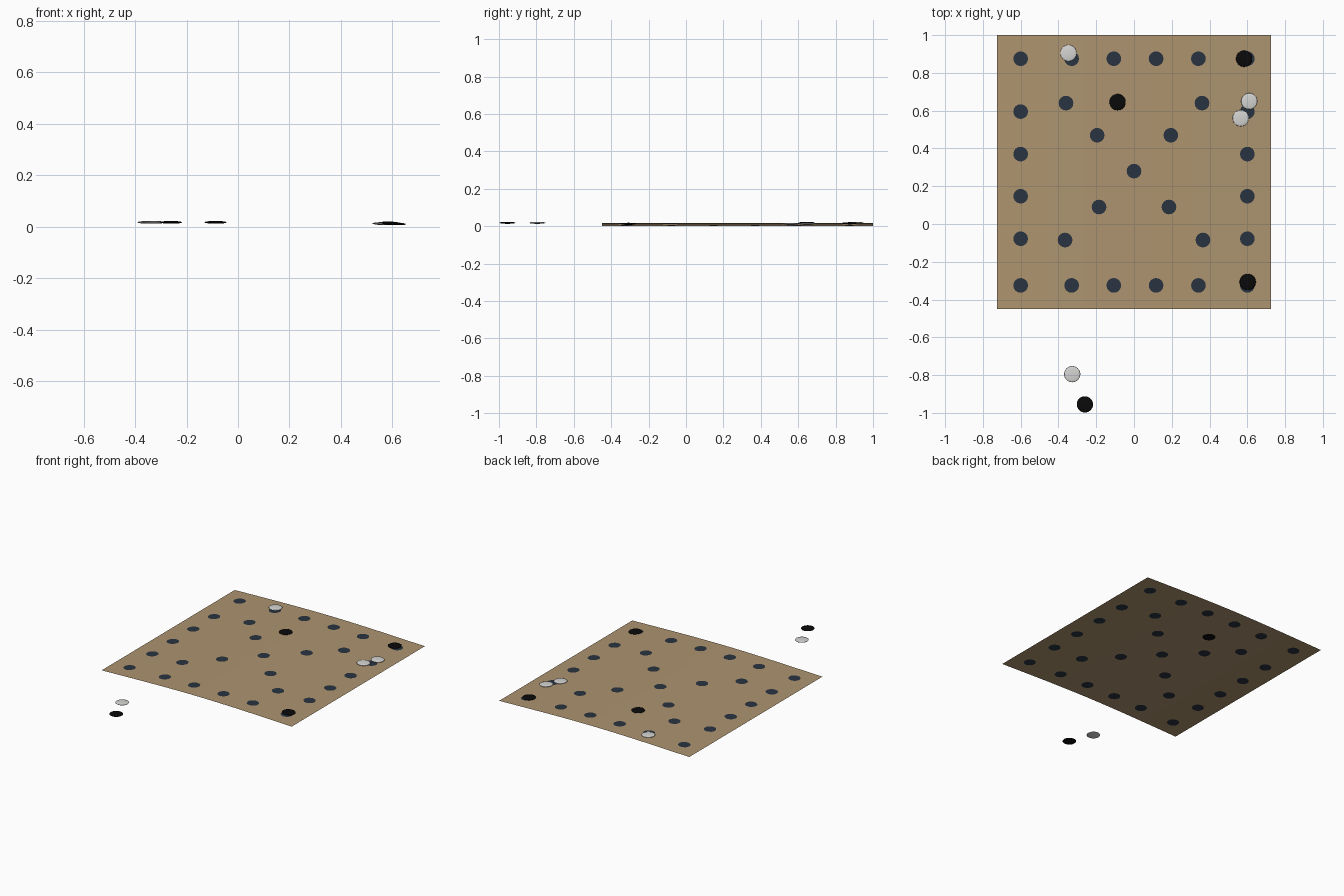
import bpy, bmesh, math
from mathutils import Matrix

if "Cube" in bpy.data.objects:
    bpy.data.objects.remove(bpy.data.objects["Cube"])


def material(name, rgb):
    m = bpy.data.materials.new(name)
    m.diffuse_color = (*rgb, 1)
    m.use_nodes = True
    m.node_tree.nodes["Principled BSDF"].inputs["Base Color"].default_value = m.diffuse_color
    return m


TAN = material("tan cloth", (0.42, 0.295, 0.16))
NAVY = material("navy spot", (0.022, 0.034, 0.052))
WHITE = material("white stone", (0.66, 0.66, 0.65))
BLACK = material("black stone", (0.003, 0.003, 0.003))


def finish(bm, name, mat, smooth=False):
    mesh = bpy.data.meshes.new(name)
    bm.to_mesh(mesh)
    bm.free()
    mesh.materials.append(mat)
    for p in mesh.polygons:
        p.use_smooth = smooth
    ob = bpy.data.objects.new(name, mesh)
    bpy.context.collection.objects.link(ob)
    return ob


HALF, Y0, Y1 = 0.725, -0.45, 1.0


def height(x):
    # gentle ridge along the centre fold, falling to the floor at the sides
    t = min(abs(x) / HALF, 1)
    return 0.001 + 0.016 * (1 - t * t * (1.6 - 0.6 * t))


# Thin board: two panels meeting at the fold
for side, label in ((-1, "left"), (1, "right")):
    bm = bmesh.new()
    rows = []
    for i in range(17):
        x = side * HALF * i / 16
        rows.append([bm.verts.new((x, y, height(x))) for y in (Y0, Y1)])
    for a, b in zip(rows, rows[1:]):
        f = [a[0], b[0], b[1], a[1]]
        bm.faces.new(f if side > 0 else f[::-1])
    finish(bm, f"{label}_board_panel", TAN, True)

# Spot layout: the square border, then both diagonals
cols = (-0.6, -0.33, -0.107, 0.117, 0.341, 0.6)
spots = [(x, y) for x in cols for y in (0.875, -0.325)]
spots += [(x, y) for x in (-0.6, 0.6) for y in (0.595, 0.37, 0.147, -0.078)]
spots += [(s * x, y) for s in (-1, 1)
          for x, y in ((0.36, 0.64), (0.195, 0.47), (0.185, 0.09), (0.365, -0.085))]
spots.append((0, 0.28))

# Painted spots: plates following the board, on both faces
bm = bmesh.new()
for cx, cy in spots:
    for face in (1, -1):
        def vert(x, y):
            return bm.verts.new((x, y, height(x) + face * 0.0009))
        centre = vert(cx, cy)
        rim = [vert(cx + 0.039 * math.cos(a * math.pi / 8),
                    cy + 0.039 * math.sin(a * math.pi / 8)) for a in range(16)]
        for i in range(16):
            f = [centre, rim[i], rim[(i + 1) % 16]]
            bm.faces.new(f if face > 0 else f[::-1])
finish(bm, "painted_spots", NAVY)


# Flat rounded playing stones
def stone(name, mat, x, y, z, tilt=0, r=0.043, h=0.0055):
    bm = bmesh.new()
    bmesh.ops.create_uvsphere(bm, u_segments=32, v_segments=12, radius=1)
    bm.transform(Matrix.Translation((x, y, z)) @ Matrix.Rotation(tilt, 4, 'Y')
                 @ Matrix.Diagonal((r, r, h, 1)))
    finish(bm, name, mat, True)


for i, p in enumerate(((-0.347, 0.905, 0.018), (0.61, 0.65, 0.0125, 0.04),
                       (0.565, 0.56, 0.0125, 0.03), (-0.327, -0.795, 0.018))):
    stone(f"white_stone_{i + 1}", WHITE, *p)
for i, p in enumerate(((0.583, 0.875, 0.0155), (-0.087, 0.645, 0.018),
                       (0.602, -0.307, 0.0125, 0.04), (-0.26, -0.955, 0.018))):
    stone(f"black_stone_{i + 1}", BLACK, *p)
